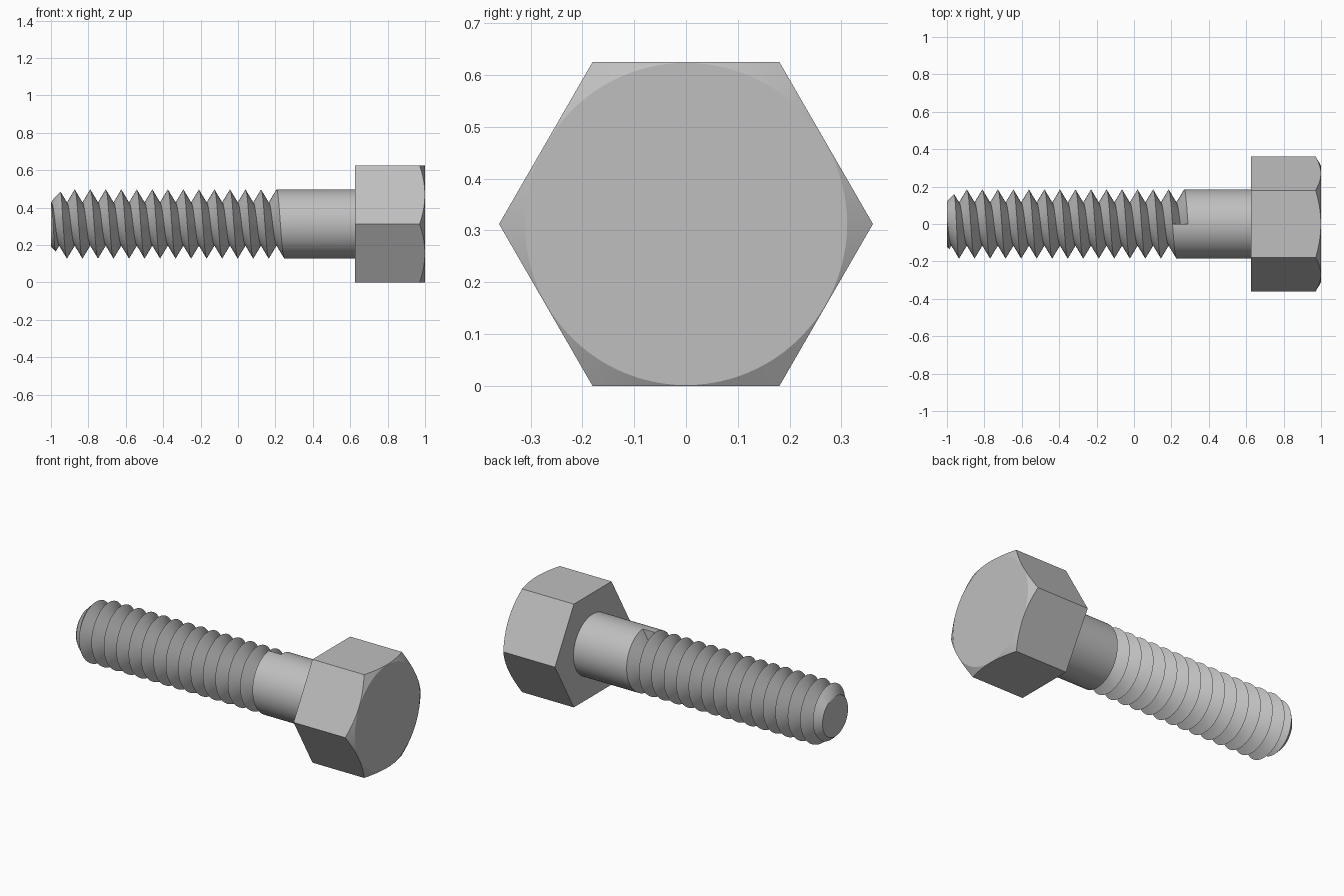
import bpy, bmesh, math
from math import pi, sin, cos, radians

cube = bpy.data.objects.get("Cube")
if cube:
    bpy.data.objects.remove(cube, do_unlink=True)

AXIS = 0.3125            # height of the bolt axis, also the hexagon's inner radius
R, ROOT = 0.184, 0.114   # crest and root radius of the thread
PITCH = 0.083
RUNOUT = 0.206           # where the thread meets the plain shank
HEAD = 0.625             # underside of the head
SEG = 64

steel = bpy.data.materials.new("steel grey")
steel.use_nodes = True
GREY = (0.52, 0.52, 0.52, 1)
steel.diffuse_color = GREY
steel.node_tree.nodes["Principled BSDF"].inputs["Base Color"].default_value = GREY


def point(x, r, a):
    """Point at angle a, turning from the top towards the front."""
    return (x, -r * sin(a), AXIS + r * cos(a))


def finish(bm, name):
    bmesh.ops.recalc_face_normals(bm, faces=bm.faces)
    mesh = bpy.data.meshes.new(name)
    bm.to_mesh(mesh)
    bm.free()
    mesh.materials.append(steel)
    obj = bpy.data.objects.new(name, mesh)
    bpy.context.collection.objects.link(obj)
    return obj


def select(obj):
    bpy.ops.object.select_all(action='DESELECT')
    obj.select_set(True)
    bpy.context.view_layer.objects.active = obj


def lathe(name, rings, radius_scale=None):
    """Closed solid from rings; each ring maps an angle to (x, radius)."""
    bm = bmesh.new()
    angles = [2 * pi * j / SEG_HEAD for j in range(SEG_HEAD)]
    loops = [[bm.verts.new(point(*ring(a), a)) for a in angles] for ring in rings]
    for low, high in zip(loops, loops[1:]):
        for j in range(SEG_HEAD):
            k = (j + 1) % SEG_HEAD
            bm.faces.new((low[j], low[k], high[k], high[j]))
    bm.faces.new(loops[0])
    bm.faces.new(loops[-1])
    return finish(bm, name)


SEG_HEAD = 96


# Hexagonal head with a conical chamfer on its outer face
def hex_radius(a):
    return AXIS / cos((a + pi / 6) % (pi / 3) - pi / 6)


def chamfer_edge(a):
    r = hex_radius(a)
    return 1 - 0.577 * (r - 0.311), r


head = lathe("hex_head", [lambda a: (HEAD, hex_radius(a)),
                          chamfer_edge,
                          lambda a: (1, 0.311)])

# Shank with a helical V thread, one column of points per angle
bm = bmesh.new()
STEPS = 2 * math.ceil((RUNOUT + 1) / PITCH) + 6
columns = []
for j in range(SEG + 1):
    a = 2 * pi * j / SEG
    start = RUNOUT + PITCH * j / SEG
    col = [bm.verts.new(point(HEAD + 0.01, R, a))]
    for k in range(STEPS):
        col.append(bm.verts.new(point(start - k * PITCH / 2, ROOT if k % 2 else R, a)))
    columns.append(col)
for j in range(SEG):
    left, right = columns[j], columns[j + 1]
    for k in range(STEPS):
        quad = [left[k], left[k + 1], right[k + 1], right[k]]
        if j == 0 and k == 0:
            quad.insert(1, columns[-1][1])   # shared corner of the groove's end wall
        bm.faces.new(quad)
bm.faces.new(columns[-1][1:4])               # end wall of the groove
bmesh.ops.remove_doubles(bm, verts=bm.verts, dist=1e-5)
bmesh.ops.bisect_plane(bm, geom=bm.verts[:] + bm.edges[:] + bm.faces[:],
                       plane_co=(-1.03, 0, 0), plane_no=(-1, 0, 0), clear_outer=True)
bmesh.ops.holes_fill(bm, edges=[e for e in bm.edges if e.is_boundary], sides=0)
shank = finish(bm, "threaded_shank")

# Bevelled blank that trims the tip of the thread
blank = lathe("tip_cutter", [lambda a: (-1, 0.122),
                             lambda a: (-0.88, 0.242),
                             lambda a: (0.8, 0.242)])
blank.hide_render = True
trim = shank.modifiers.new("tip_trim", 'BOOLEAN')
trim.operation = 'INTERSECT'
trim.solver = 'EXACT'
trim.object = blank
select(shank)
bpy.ops.object.modifier_apply(modifier=trim.name)
bpy.data.objects.remove(blank, do_unlink=True)

# Smooth round surfaces, crisp crests and corners
for obj in (head, shank):
    select(obj)
    bpy.ops.object.shade_smooth_by_angle(angle=radians(25))
